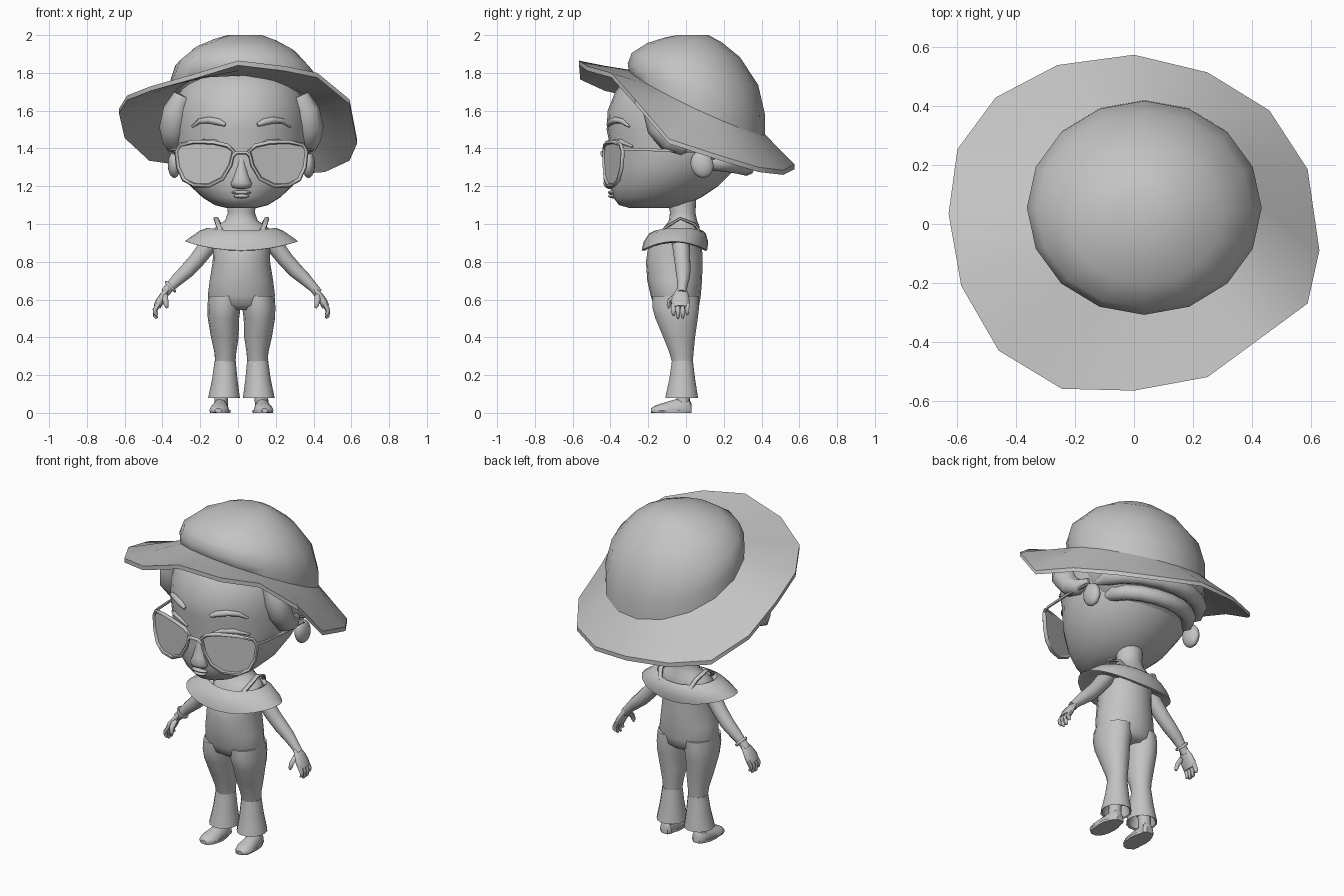
import bpy, bmesh, math
from mathutils import Vector

CX = 0.018  # mid plane of the figure
grey = bpy.data.materials.new("plain_grey")
grey.diffuse_color = (0.55, 0.55, 0.55, 1)


def loft(name, rings, caps=True, wrap=False, angle=40):
    """Skin a list of equally sized point rings."""
    bm = bmesh.new()
    vs = [[bm.verts.new(p) for p in r] for r in rings]
    pairs = list(zip(vs, vs[1:])) + ([(vs[-1], vs[0])] if wrap else [])
    n = len(rings[0])
    for a, b in pairs:
        for i in range(n):
            j = (i + 1) % n
            bm.faces.new((a[i], a[j], b[j], b[i]))
    if caps and not wrap:
        bm.faces.new(vs[0][::-1])
        bm.faces.new(vs[-1])
    bmesh.ops.recalc_face_normals(bm, faces=bm.faces)
    return finish(name, bm, angle)


def finish(name, bm, angle=40):
    me = bpy.data.meshes.new(name)
    bm.to_mesh(me)
    bm.free()
    me.materials.append(grey)
    ob = bpy.data.objects.new(name, me)
    bpy.context.collection.objects.link(ob)
    bpy.ops.object.select_all(action='DESELECT')
    ob.select_set(True)
    bpy.context.view_layer.objects.active = ob
    bpy.ops.object.shade_smooth_by_angle(angle=math.radians(angle))
    return ob


def oval(cx, hw, yf, yb, z, n=20, lift=0.0):
    """Horizontal ring; lift raises its left and right ends."""
    pts = []
    for i in range(n):
        a = 2 * math.pi * i / n
        pts.append((cx + hw * math.cos(a), (yf + yb) / 2 + (yb - yf) / 2 * math.sin(a),
                    z + lift * math.cos(a) ** 2))
    return pts


def tube(name, path, radii, n=8, ref=(0, 1, 0), closed=False, flat=1.0):
    """Sweep a round or flattened section along a path."""
    P = [Vector(p) for p in path]
    m = len(P)
    if not isinstance(radii, (list, tuple)):
        radii = [radii] * m
    rings = []
    for i, p in enumerate(P):
        a = P[i - 1] if (i or closed) else p
        b = P[(i + 1) % m] if (i < m - 1 or closed) else p
        t = (b - a).normalized()
        u = t.cross(Vector(ref)).normalized()
        v = t.cross(u)
        rings.append([p + (u * math.cos(k * 2 * math.pi / n) * flat
                           + v * math.sin(k * 2 * math.pi / n)) * radii[i] for k in range(n)])
    return loft(name, rings, wrap=closed, angle=60)


def ball(name, loc, size, rot=(0, 0, 0)):
    bm = bmesh.new()
    bmesh.ops.create_uvsphere(bm, u_segments=16, v_segments=10, radius=1)
    ob = finish(name, bm, 60)
    ob.location, ob.scale, ob.rotation_euler = loc, size, rot
    return ob


# hat: slanted wavy brim and faceted dome
edge = [(0, -.566, 1.865), (.25, -.52, 1.835), (.42, -.395, 1.80), (.59, -.27, 1.66),
        (.63, -.09, 1.45), (.59, .186, 1.36), (.46, .386, 1.30), (.25, .515, 1.285),
        (0, .575, 1.315), (-.26, .54, 1.33), (-.47, .43, 1.36), (-.60, .254, 1.48),
        (-.63, .035, 1.61), (-.587, -.21, 1.68), (-.46, -.43, 1.73), (-.245, -.56, 1.79)]
outer = [Vector(p) for p in edge]
inner = []
for i in range(16):
    a = -math.pi / 2 + i * math.pi / 8
    x, y = .035 + .395 * math.cos(a), .06 + .36 * math.sin(a)
    inner.append(Vector((x, y, 1.645 - .47 * (y - .06) - .09 * x)))
middle = [a.lerp(b, .5) for a, b in zip(inner, outer)]
drop = Vector((0, 0, -.025))
loft("hat_brim", [inner, middle, outer, [p + drop for p in outer],
                  [p + drop for p in middle], [p + drop for p in inner]], wrap=True, angle=35)
dome = []
for t, s in ((-.1, 1.0), (.2, 1.01), (.5, .93), (.78, .68), (.93, .42), (1.0, .23)):
    dome.append([(.035 + (p.x - .035) * s, .06 - .025 * max(t, 0) + (p.y - .06) * s,
                  p.z + (2.0 - p.z) * t) for p in inner])
loft("hat_dome", dome, angle=60)

# head
HEAD = [(1.085, .08, -.30, -.08), (1.10, .14, -.355, -.01), (1.14, .205, -.385, .08),
        (1.20, .27, -.40, .17), (1.30, .33, -.405, .27), (1.40, .352, -.40, .33),
        (1.50, .358, -.42, .36), (1.60, .355, -.415, .36), (1.70, .33, -.375, .34),
        (1.77, .28, -.32, .30), (1.82, .20, -.22, .25)]
loft("head", [oval(CX, hw, f, b, z, 28) for z, hw, f, b in HEAD], angle=60)


def face_y(dx, z):
    """Front surface of the head at a sideways offset and height."""
    for lo, hi in zip(HEAD, HEAD[1:]):
        if lo[0] <= z <= hi[0]:
            k = (z - lo[0]) / (hi[0] - lo[0])
            hw, f, b = (lo[j] + (hi[j] - lo[j]) * k for j in (1, 2, 3))
            return (f + b) / 2 - (b - f) / 2 * math.sqrt(max(0, 1 - (dx / hw) ** 2))


# nose and lips
loft("nose", [oval(CX, w, f, -.36, z, 12) for z, w, f in
              ((1.185, .022, -.41), (1.195, .05, -.428), (1.215, .056, -.438),
               (1.25, .04, -.428), (1.31, .025, -.412), (1.37, .015, -.40))], angle=60)
ball("upper_lip", (CX, -.39, 1.167), (.052, .024, .011))
ball("lower_lip", (CX, -.388, 1.148), (.04, .024, .012))

# hair at the back of the head
ball("back_hair", (CX, .11, 1.49), (.372, .275, .25))
for k, (z, r) in enumerate(((1.30, .27), (1.37, .33))):
    arc = [(CX + r * math.cos(a), .08 + (r - .03) * math.sin(a), z + .03 * math.cos(a) ** 2)
           for a in [math.pi * (i / 10) for i in range(11)]]
    tube("nape_lock_%d" % k, arc, [.012] + [.045] * 9 + [.012], ref=(0, 0, 1))

# one-sided face, limb and clothing parts, repeated on both sides
for s, side in ((-1, "left"), (1, "right")):
    def X(d):
        return CX + s * d

    brow = [(.085, 1.525), (.12, 1.54), (.17, 1.55), (.22, 1.545), (.26, 1.515)]
    tube("eyebrow_" + side, [(X(d), face_y(d, z) - .004, z) for d, z in brow],
         [.010, .018, .018, .014, .006])
    lash = [(.08, 1.41), (.14, 1.435), (.20, 1.435), (.26, 1.41)]
    tube("eyelid_" + side, [(X(d), face_y(d, z), z) for d, z in lash], [.006, .014, .014, .006])

    # ear and side hair
    ball("ear_" + side, (X(.355), .085, 1.315), (.035, .06, .072), (.3, 0, 0))
    tube("side_lock_" + side,
         [(X(.31), -.17, 1.68), (X(.345), -.165, 1.60), (X(.36), -.14, 1.51),
          (X(.355), -.09, 1.44), (X(.35), -.02, 1.41), (X(.34), .05, 1.42)],
         [.05, .07, .075, .065, .05, .02], ref=(1, 0, 0), flat=.9)

    # glasses: lens plate, rim and temple
    rim = [(.04, 1.385), (.075, 1.415), (.15, 1.432), (.25, 1.435), (.325, 1.42), (.345, 1.385),
           (.335, 1.30), (.305, 1.235), (.25, 1.205), (.17, 1.205), (.10, 1.24), (.058, 1.31)]
    pts = [Vector((X(d), -.435 + .9 * max(0, d - .04) ** 2 + .05 * d, z)) for d, z in rim]
    tube("glasses_rim_" + side, pts, .011, 6, closed=True)
    back = Vector((0, .008, 0))
    loft("glasses_lens_" + side, [pts, [p + back for p in pts]])
    tube("glasses_temple_" + side,
         [(X(.343), -.335, 1.395), (X(.362), -.28, 1.395), (X(.375), -.10, 1.39),
          (X(.37), .06, 1.385), (X(.36), .12, 1.35)], .008, 6, ref=(0, 0, 1))

    # trouser leg, flared cuff
    leg = [(.62, .088, .088, -.18, .07), (.56, .092, .088, -.182, .073), (.50, .095, .083, -.165, .065),
           (.40, .088, .073, -.122, .05), (.32, .085, .058, -.09, .042), (.26, .085, .053, -.073, .036)]
    loft("trouser_leg_" + side, [oval(X(c), w, f, b, z, 14) for z, c, w, f, b in leg])
    cuff = [(.275, .086, .056, -.076, .038), (.18, .088, .067, -.09, .05), (.08, .092, .084, -.112, .066),
            (.085, .092, .076, -.10, .056), (.15, .09, .06, -.08, .04)]
    loft("trouser_cuff_" + side, [oval(X(c), w, f, b, z, 14) for z, c, w, f, b in cuff])

    # ankle and shoe
    tube("ankle_" + side, [(X(.108), -.015, .03), (X(.10), -.015, .2)], .036)
    shoe = [(.03, .022, .05), (.015, .038, .075), (-.03, .042, .078), (-.08, .049, .065),
            (-.13, .052, .05), (-.165, .042, .038), (-.185, .018, .024)]
    loft("shoe_" + side, [[(X(.112 - .12 * (y + .05) * 0.6) + w * math.cos(a), y,
                            max(0, .012 + (h - .012) * math.sin(a)))
                           for a in [2 * math.pi * i / 12 for i in range(12)]] for y, w, h in shoe])
    loft("sole_" + side, [[(X(.112) + .054 * math.cos(a), -.078 + .108 * math.sin(a), z)
                           for a in [2 * math.pi * i / 16 for i in range(16)]] for z in (0, .014)])

    # arm, hand and fingers
    tube("arm_" + side, [(X(.13), -.03, .95), (X(.185), -.025, .875), (X(.235), -.02, .81),
                         (X(.285), -.015, .755), (X(.335), -.015, .71), (X(.385), -.02, .66),
                         (X(.405), -.022, .635)],
         [.05, .046, .042, .04, .034, .025, .025], 12)
    tube("palm_" + side, [(X(.39), -.022, .655), (X(.412), -.025, .625), (X(.433), -.03, .59),
                          (X(.447), -.03, .56)], [.026, .042, .052, .046], 10, flat=.42)
    for k, (y, z) in enumerate(((-.066, .515), (-.042, .5), (-.017, .502), (.007, .52))):
        tube("finger_%d_%s" % (k, side), [(X(.44), y, .575), (X(.457), y - .002, .545),
                                         (X(.456), y, z + .012), (X(.447), y, z)],
             [.013, .013, .011, .006], 6)
    tube("thumb_" + side, [(X(.405), -.05, .62), (X(.402), -.085, .595), (X(.398), -.092, .57),
                           (X(.393), -.09, .555)], [.017, .015, .012, .006], 6)

    # shoulder strap
    tube("strap_" + side, [(X(.10), -.135, .95), (X(.12), -.105, .985), (X(.135), -.03, 1.03),
                           (X(.12), .045, 1.0), (X(.10), .08, .95)], .014, 6, ref=(1, 0, 0), flat=.6)

# glasses bridge and bracelet
tube("glasses_bridge", [(CX + d, -.437 - .008 * (abs(d) < .03), z) for d, z in
                        ((-.045, 1.36), (-.025, 1.378), (.025, 1.378), (.045, 1.36))], .01, 6)
mid, u = Vector((CX - .375, -.018, .668)), Vector((.7, 0, .72))
tube("bracelet", [mid + (Vector((.69, 0, -.72)) * math.cos(a) + Vector((0, 1, 0)) * math.sin(a)) * .031
                  for a in [2 * math.pi * i / 14 for i in range(14)]], .009, 6, ref=u, closed=True)

# neck, shoulders and torso
loft("neck", [oval(CX, w, f, b, z, 16) for z, w, f, b in
              ((.90, .17, -.16, .08), (.955, .165, -.14, .075), (.99, .13, -.11, .07),
               (1.02, .085, -.09, .058), (1.06, .072, -.085, .05), (1.14, .078, -.10, .055))], angle=60)
loft("torso", [oval(CX, w, f, b, z, 20) for z, w, f, b in
               ((.545, .10, -.13, .04), (.57, .16, -.17, .07), (.62, .178, -.187, .078), (.70, .168, -.205, .085),
                (.80, .152, -.212, .088), (.88, .15, -.20, .085), (.95, .16, -.15, .08))], angle=60)

# off-shoulder ruffle collar
loft("ruffle_collar", [oval(CX, w, f, b, z, 24, l) for z, w, f, b, l in
                       ((.93, .14, -.13, .06, 0), (.965, .18, -.165, .09, .015), (.95, .22, -.195, .105, .015),
                        (.905, .275, -.225, .118, .022), (.86, .30, -.235, .112, .048),
                        (.858, .285, -.22, .10, .045), (.90, .17, -.16, .07, 0))], angle=50)
